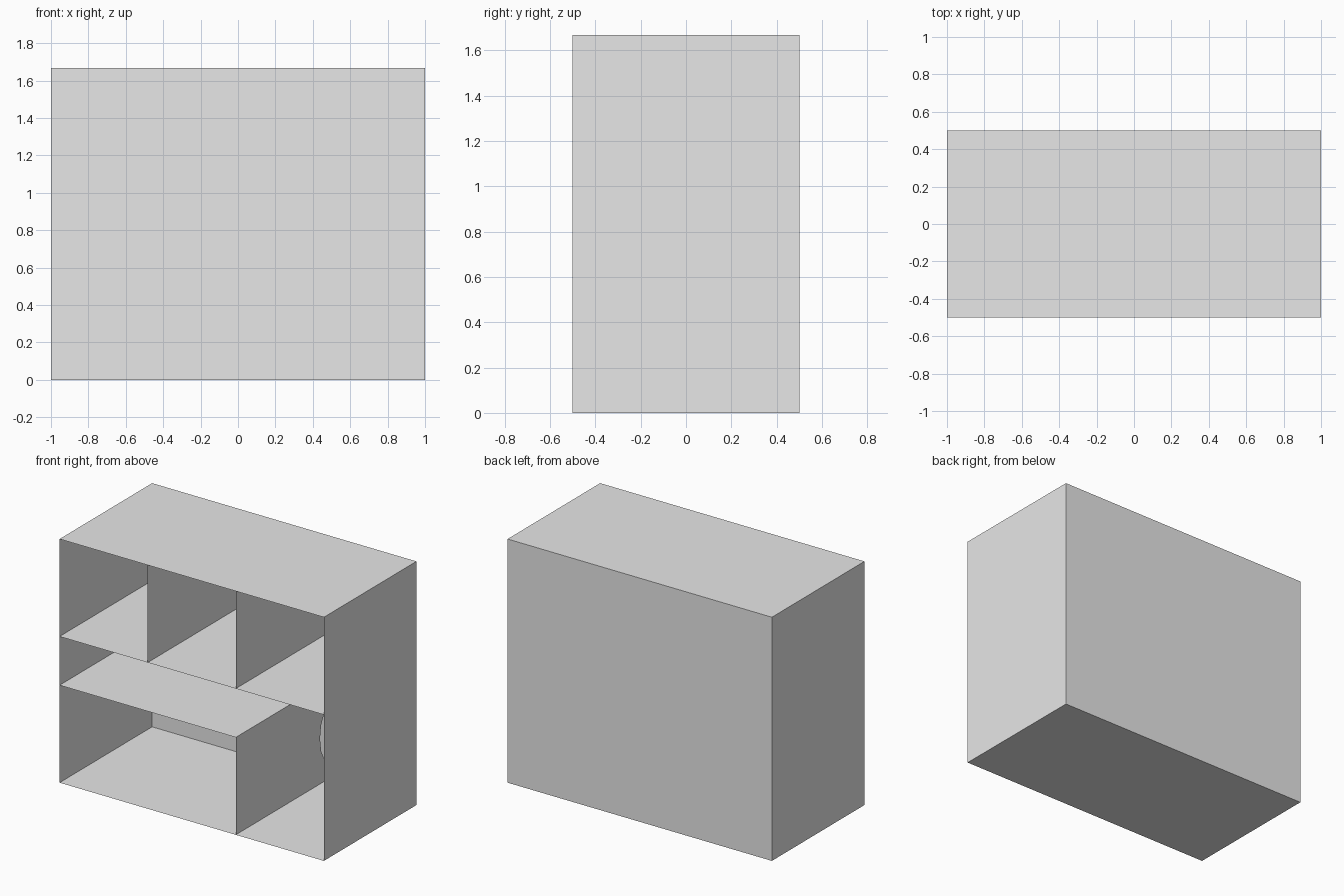
import bpy
import math

cube = bpy.data.objects.get("Cube")
if cube:
    bpy.data.objects.remove(cube, do_unlink=True)

GREY = bpy.data.materials.new("plain_grey")
GREY.use_nodes = True
GREY.diffuse_color = (0.8, 0.8, 0.8, 1)
GREY.node_tree.nodes["Principled BSDF"].inputs["Base Color"].default_value = (0.8, 0.8, 0.8, 1)

# Cabinet proportions, in thirds of a unit
W, D, T = 1.0, 0.5, 1 / 3
H, SHELF, LOW = 5 * T, 3 * T, 2 * T


def panel(name, points):
    """One paper-thin flat panel from its outline."""
    mesh = bpy.data.meshes.new(name)
    mesh.from_pydata(points, [], [range(len(points))])
    mesh.materials.append(GREY)
    obj = bpy.data.objects.new(name, mesh)
    bpy.context.collection.objects.link(obj)
    return obj


def level(name, z, x0=-W, x1=W):
    return panel(name, [(x0, -D, z), (x1, -D, z), (x1, D, z), (x0, D, z)])


def upright(name, x, z0, z1, back_edge=()):
    outline = [(-D, z0), (D, z0), *back_edge, (D, z1), (-D, z1)]
    return panel(name, [(x, y, z) for y, z in outline])


# Outer case, open at the front
level("bottom_panel", 0).data.flip_normals()
level("top_panel", H)
upright("left_side", W, 0, H)
upright("right_side", -W, 0, H).data.flip_normals()
panel("back_panel", [(W, D, 0), (-W, D, 0), (-W, D, H), (W, D, H)])

# Shelves
level("upper_shelf", SHELF)
level("lower_shelf", LOW, -W, T)

# Dividers of the three upper bays
for side, x in (("right", -T), ("left", T)):
    upright("upper_divider_" + side, x, SHELF, H)

# Lower divider with a small rounded notch at its back edge
angles = [math.pi * i / 6 for i in range(7)]
notch = [(D - 0.09 * math.sin(a), 0.31 - 0.18 * math.cos(a)) for a in angles]
upright("lower_divider", T, 0, LOW, notch)
